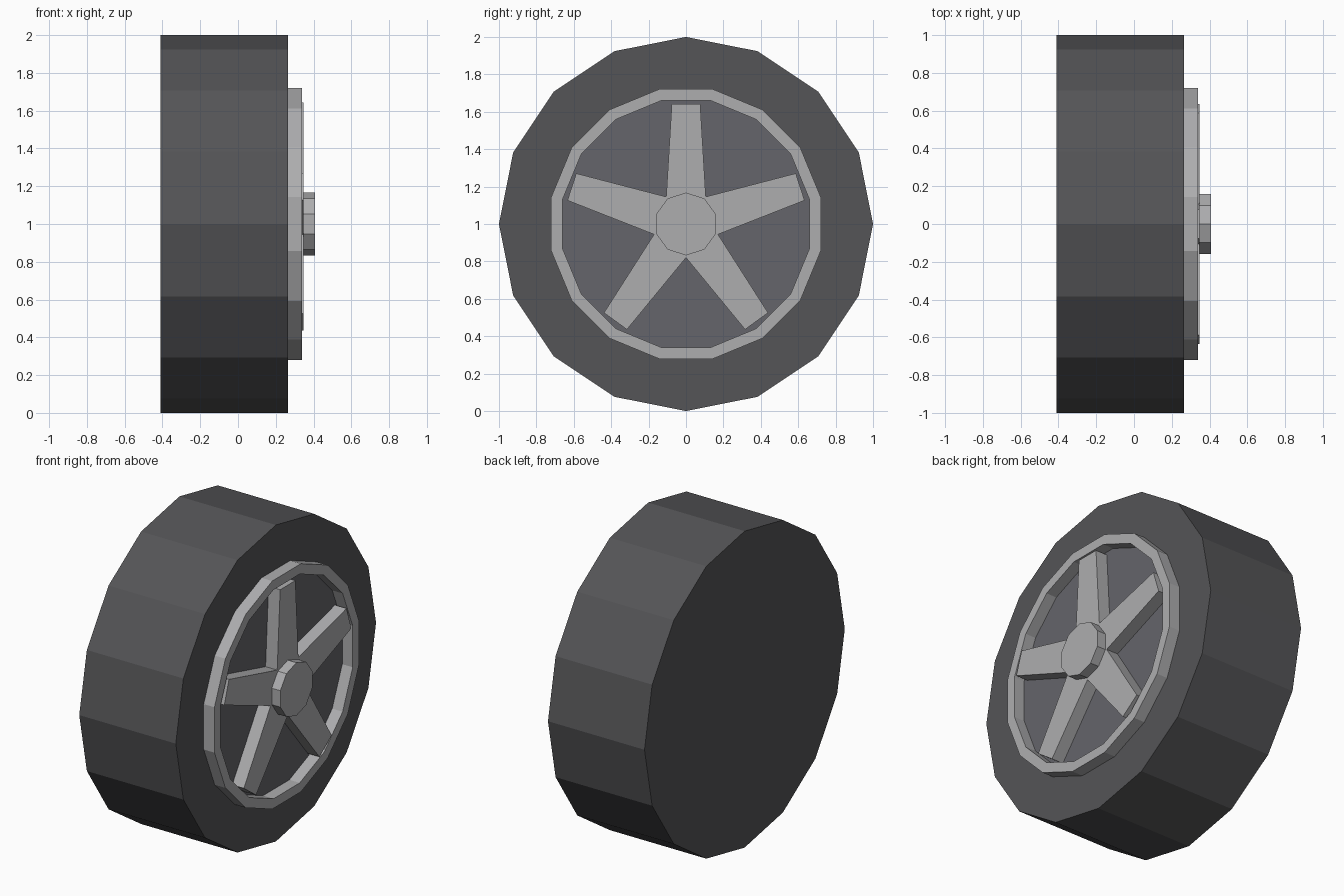
import bpy, bmesh
from math import sin, cos, pi, radians

if "Cube" in bpy.data.objects:
    bpy.data.objects.remove(bpy.data.objects["Cube"])

CZ = 1.0  # wheel axle height


def material(name, rgb):
    mat = bpy.data.materials.new(name)
    mat.diffuse_color = (*rgb, 1)
    mat.use_nodes = True
    mat.node_tree.nodes["Principled BSDF"].inputs["Base Color"].default_value = mat.diffuse_color
    return mat


def polygon(radius, sides, start=0.0):
    return [(radius * cos(start + 2 * pi * i / sides),
             radius * sin(start + 2 * pi * i / sides)) for i in range(sides)]


def finish(name, bm, mat):
    bmesh.ops.recalc_face_normals(bm, faces=bm.faces)
    mesh = bpy.data.meshes.new(name)
    bm.to_mesh(mesh)
    bm.free()
    if mat:
        mesh.materials.append(mat)
    obj = bpy.data.objects.new(name, mesh)
    bpy.context.collection.objects.link(obj)


def prism(name, profile, x0, x1, mat=None):
    """Extrude a (y, z) profile around the axle along x."""
    bm = bmesh.new()
    a, b = [[bm.verts.new((x, y, CZ + z)) for y, z in profile] for x in (x0, x1)]
    bm.faces.new(a)
    bm.faces.new(b)
    for i in range(len(a)):
        j = (i + 1) % len(a)
        bm.faces.new((a[i], a[j], b[j], b[i]))
    finish(name, bm, mat)


def ring(name, outer, inner, x0, x1, mat=None):
    """Square-section ring between two matching (y, z) profiles."""
    bm = bmesh.new()
    loops = [[bm.verts.new((x, y, CZ + z)) for y, z in p]
             for p, x in ((outer, x0), (outer, x1), (inner, x1), (inner, x0))]
    n = len(outer)
    for k in range(4):
        p, q = loops[k], loops[(k + 1) % 4]
        for i in range(n):
            j = (i + 1) % n
            bm.faces.new((p[i], p[j], q[j], q[i]))
    finish(name, bm, mat)


rubber = material("rubber", (0.09, 0.09, 0.095))
dark_metal = material("dark_metal", (0.13, 0.13, 0.145))
metal = material("metal", (0.42, 0.42, 0.43))

# Tyre: 16-sided drum
prism("tyre", polygon(1.0, 16), -0.41, 0.265, rubber)

# Dark backing plate behind the spokes
half = pi / 16
prism("backing_plate", polygon(0.70, 16, half), 0.22, 0.267, dark_metal)

# Raised rim
ring("rim", polygon(0.735, 16, half), polygon(0.673, 16, half), 0.25, 0.34, metal)

# Five tapered spokes as one star profile
star = []
for i in range(5):
    a = radians(90 + 72 * i)
    v = a - radians(36)
    star.append((0.18 * cos(v), 0.18 * sin(v)))
    for side in (-0.076, 0.076):
        star.append((0.642 * cos(a) - side * sin(a), 0.642 * sin(a) + side * cos(a)))
prism("spokes", star, 0.26, 0.348, metal)

# Ten-sided hub cap
prism("hub_cap", polygon(0.168, 10, pi / 2), 0.34, 0.408, metal)
